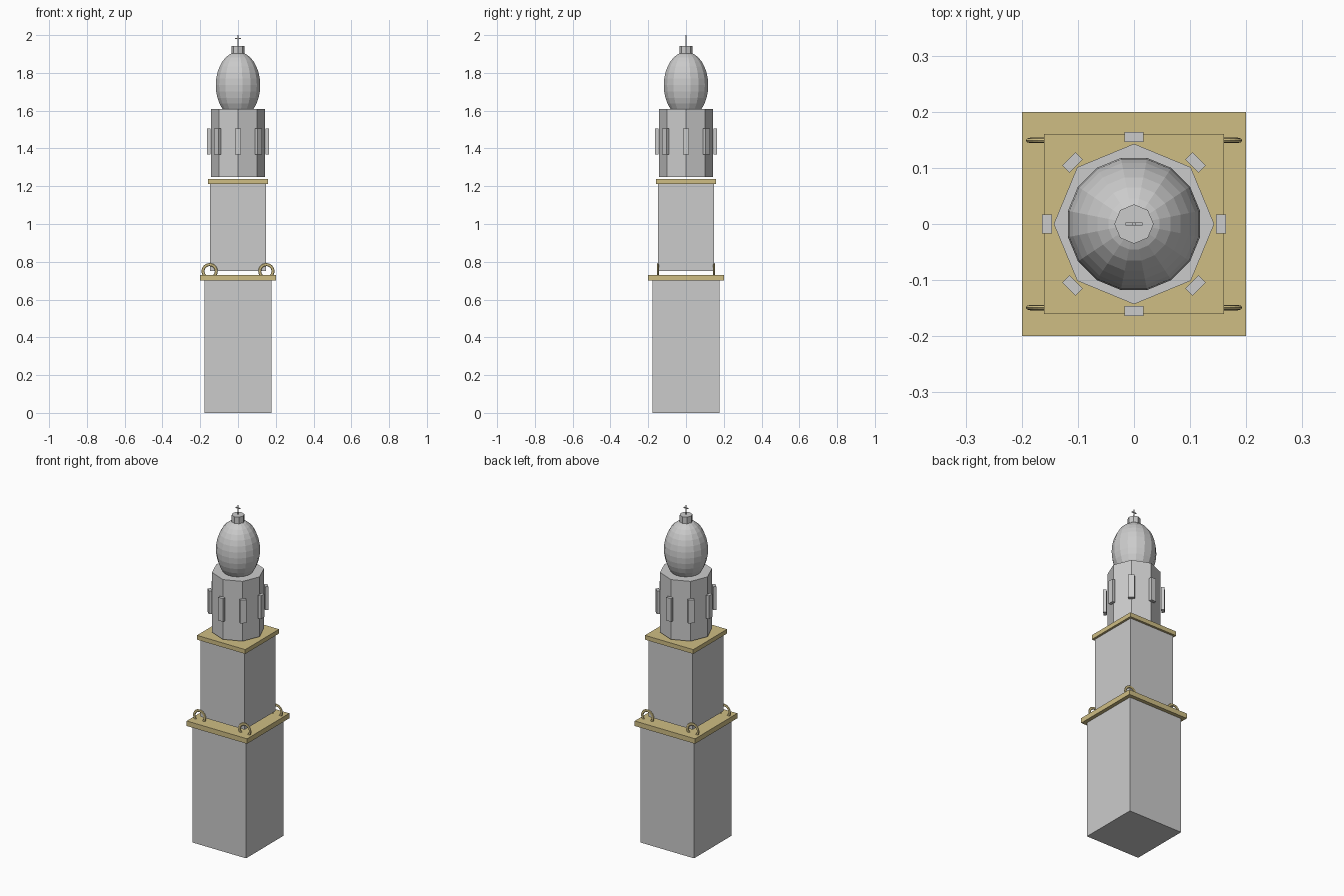
import bpy, math

if "Cube" in bpy.data.objects:
    bpy.data.objects.remove(bpy.data.objects["Cube"])

gold = bpy.data.materials.new("gold_trim")
gold.diffuse_color = (0.62, 0.51, 0.23, 1)
gold.use_nodes = True
gold.node_tree.nodes["Principled BSDF"].inputs["Base Color"].default_value = gold.diffuse_color


def box(name, size, z0, z1, x=0, y=0, rot=0, mat=None):
    bpy.ops.mesh.primitive_cube_add(size=1, location=(x, y, (z0 + z1) / 2), rotation=(0, 0, rot))
    ob = bpy.context.object
    ob.name = name
    ob.scale = (size[0], size[1], z1 - z0)
    if mat:
        ob.data.materials.append(mat)
    return ob


def prism(name, radius, z0, z1, sides=8):
    bpy.ops.mesh.primitive_cylinder_add(vertices=sides, radius=radius, depth=z1 - z0,
                                        location=(0, 0, (z0 + z1) / 2))
    bpy.context.object.name = name


# Square tiers and their cornices
box("lower_tier", (0.356, 0.356), 0, 0.70)
box("lower_cornice", (0.40, 0.40), 0.70, 0.73, mat=gold)
box("middle_tier", (0.294, 0.294), 0.75, 1.215)
box("upper_cornice", (0.32, 0.32), 1.212, 1.238, mat=gold)

# Ring scrolls on the corners of the lower cornice
for sx in (-1, 1):
    for sy in (-1, 1):
        bpy.ops.mesh.primitive_torus_add(major_segments=24, minor_segments=8,
                                         major_radius=0.035, minor_radius=0.008,
                                         location=(sx * 0.15, sy * 0.149, 0.75),
                                         rotation=(math.pi / 2, 0, 0))
        scroll = bpy.context.object
        scroll.name = "corner_scroll"
        scroll.scale.z = 0.6
        scroll.data.materials.append(gold)

# Octagonal drum with a pilaster at each corner
prism("drum", 0.143, 1.25, 1.608)
for i in range(8):
    a = i * math.pi / 4
    box("pilaster", (0.018, 0.034), 1.367, 1.506,
        0.155 * math.cos(a), 0.155 * math.sin(a), a)

# Faceted egg-shaped dome
bpy.ops.mesh.primitive_uv_sphere_add(segments=16, ring_count=16, radius=1,
                                     location=(0, 0, 1.735), rotation=(0, 0, math.pi / 16))
dome = bpy.context.object
dome.name = "dome"
dome.scale = (0.12, 0.12, 0.176)

# Lantern and finial
prism("lantern", 0.035, 1.90, 1.943)
box("finial_post", (0.005, 0.005), 1.94, 2.0)
box("finial_arm", (0.03, 0.005), 1.979, 1.985)
